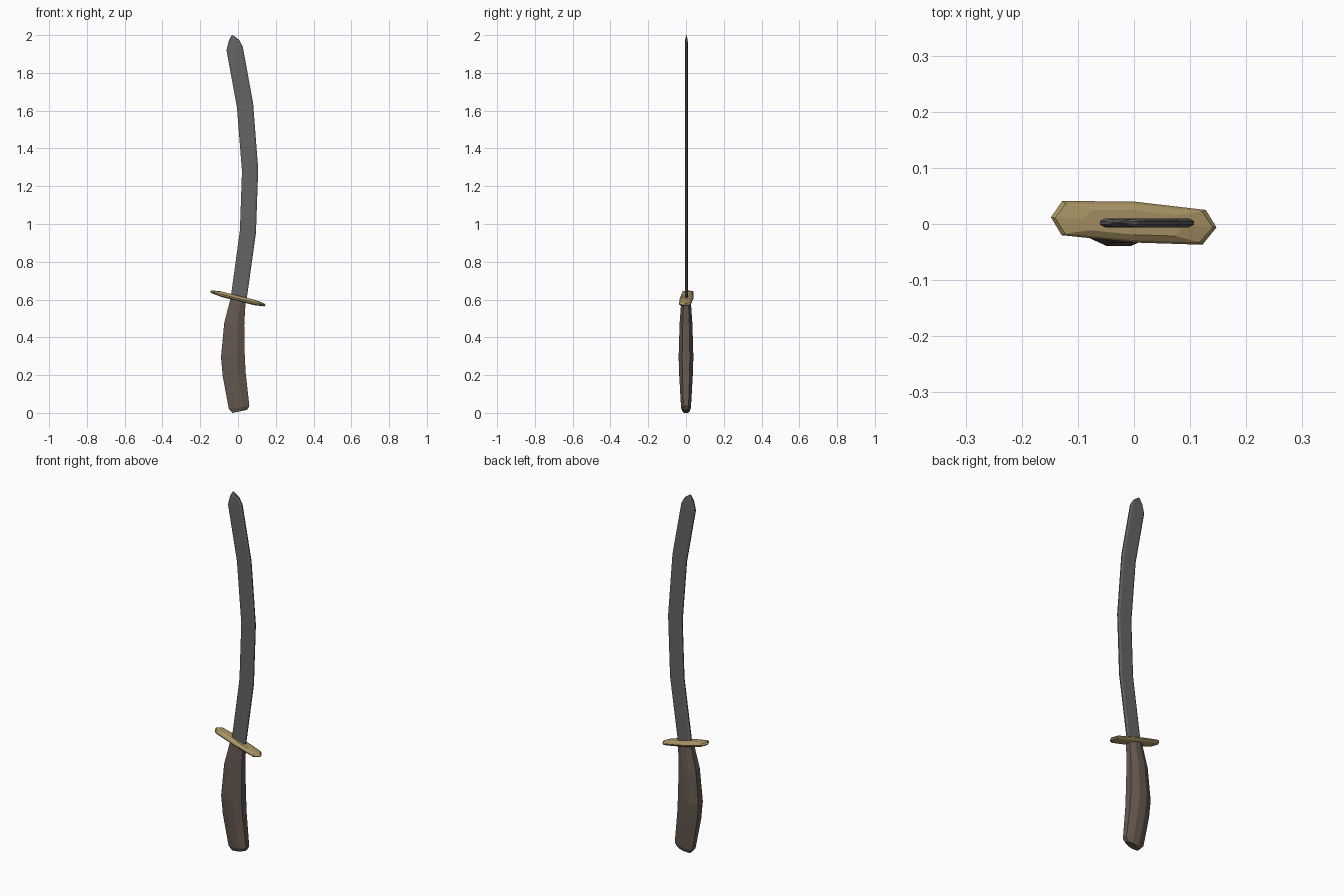
import bpy, bmesh

if "Cube" in bpy.data.objects:
    bpy.data.objects.remove(bpy.data.objects["Cube"])


def material(name, rgb):
    m = bpy.data.materials.new(name)
    m.diffuse_color = (*rgb, 1)
    m.use_nodes = True
    m.node_tree.nodes["Principled BSDF"].inputs["Base Color"].default_value = m.diffuse_color
    return m


def skin(name, rings, mat):
    """Bridge a stack of equal-sized point rings and cap both ends."""
    bm = bmesh.new()
    loops = [[bm.verts.new(p) for p in r] for r in rings]
    n = len(loops[0])
    for a, b in zip(loops, loops[1:]):
        for i in range(n):
            j = (i + 1) % n
            bm.faces.new((a[i], a[j], b[j], b[i]))
    bm.faces.new(loops[0][::-1])
    bm.faces.new(loops[-1])
    bmesh.ops.recalc_face_normals(bm, faces=bm.faces)
    mesh = bpy.data.meshes.new(name)
    bm.to_mesh(mesh)
    bm.free()
    ob = bpy.data.objects.new(name, mesh)
    bpy.context.collection.objects.link(ob)
    mesh.materials.append(mat)
    return ob


def section(left, right, half, t, s, cy=0.0):
    """Chamfered section spanning left to right (x, z), half-thick in y."""
    prof = [(-1, -s), (-t, -1), (t, -1), (1, -s), (1, s), (t, 1), (-t, 1), (-1, s)]
    ring = []
    for u, v in prof:
        k = (u + 1) / 2
        ring.append((left[0] + (right[0] - left[0]) * k, cy + v * half,
                     left[1] + (right[1] - left[1]) * k))
    return ring


# Curved blade: (left edge, right edge, half thickness)
blade = [
    ((-0.04, 0.60), (0.043, 0.58), 0.008),
    ((0.01, 0.965), (0.095, 0.953), 0.008),
    ((0.021, 1.28), (0.107, 1.29), 0.008),
    ((-0.006, 1.62), (0.08, 1.64), 0.008),
    ((-0.061, 1.92), (0.025, 1.94), 0.008),
    ((-0.049, 1.97), (0.005, 1.976), 0.007),
    ((-0.034, 1.998), (-0.028, 2.0), 0.001),
]
skin("blade", [section(l, r, h, 0.78, 0.4, 0.002) for l, r, h in blade],
     material("steel", (0.13, 0.13, 0.13)))

# Grip: swells in the middle, with a chamfered butt
grip = [
    ((-0.03, 0.0), (0.048, 0.016), 0.018),
    ((-0.049, 0.022), (0.06, 0.036), 0.026),
    ((-0.081, 0.195), (0.041, 0.21), 0.036),
    ((-0.09, 0.295), (0.036, 0.295), 0.039),
    ((-0.073, 0.475), (0.033, 0.465), 0.034),
    ((-0.04, 0.605), (0.04, 0.585), 0.025),
]
skin("grip", [section(l, r, h, 0.35, 0.52) for l, r, h in grip],
     material("dark_wood", (0.13, 0.10, 0.08)))

# Tilted crossguard: one outline repeated as rings, thicker at the core
outline = [(-0.148, 0.012), (-0.129, -0.020), (0.0, -0.033), (0.122, -0.037),
           (0.147, -0.006), (0.128, 0.025), (0.0, 0.040), (-0.128, 0.041)]
layers = [(0.60, 0.60, -0.016), (0.95, 0.90, -0.009), (1, 1, -0.002),
          (0.95, 0.88, 0.006), (0.60, 0.60, 0.013)]
skin("crossguard",
     [[(x * sx, y * sy + 0.002 * (1 - sy), 0.608 - 0.25 * x * sx + dz)
       for x, y in outline] for sx, sy, dz in layers],
     material("brass", (0.40, 0.30, 0.13)))
